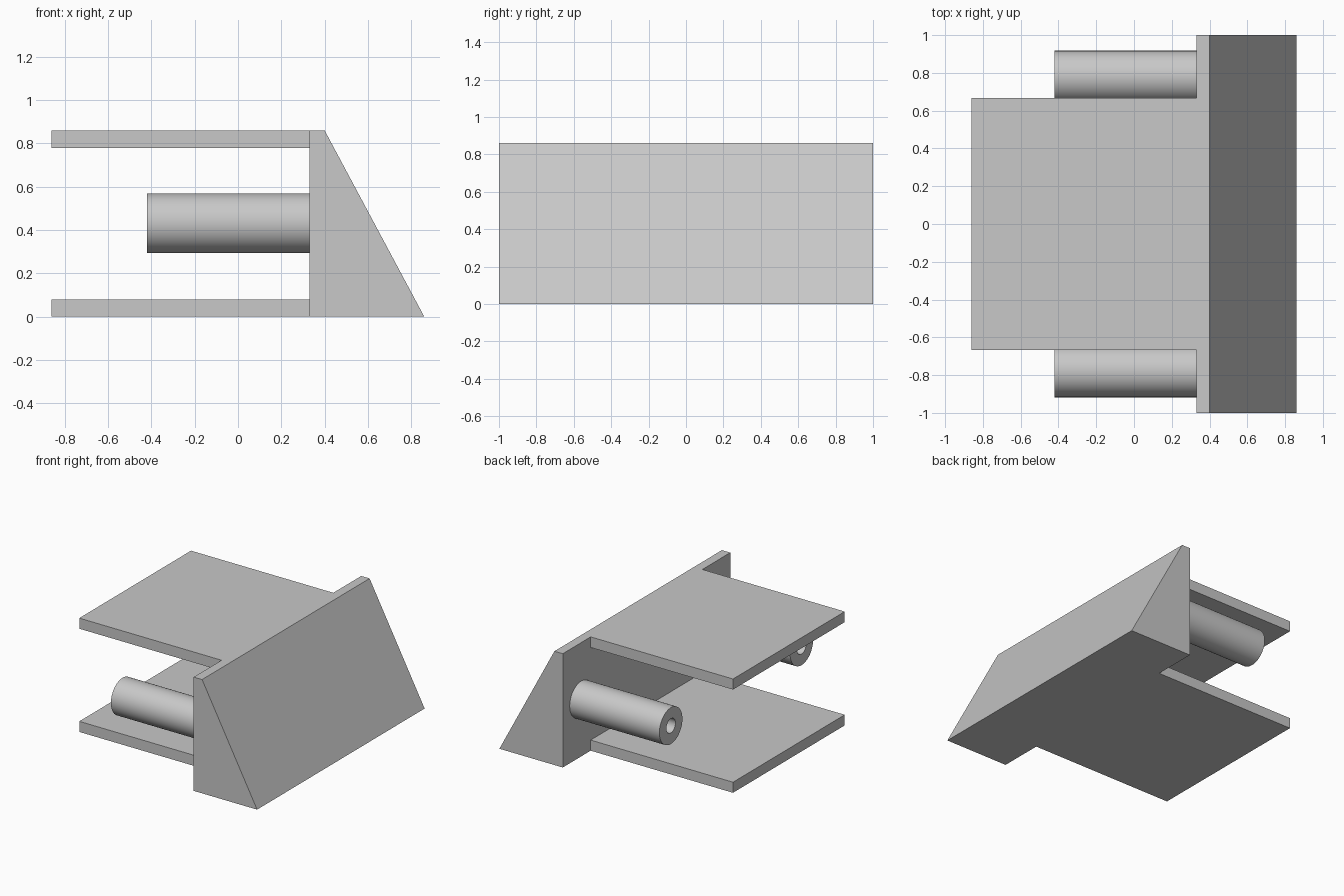
import bpy
import bmesh
import math

cube = bpy.data.objects.get("Cube")
if cube:
    bpy.data.objects.remove(cube, do_unlink=True)

# Single plain grey material
GREY = (0.58, 0.58, 0.58, 1)
grey = bpy.data.materials.new("light grey")
grey.use_nodes = True
grey.diffuse_color = GREY
grey.node_tree.nodes["Principled BSDF"].inputs["Base Color"].default_value = GREY

HEIGHT = 0.86
WALL_X = 0.33
PLATE_BACK = -0.86
PLATE_HALF = 0.667
PLATE_THICK = 0.08


def add_object(name, bm):
    bmesh.ops.recalc_face_normals(bm, faces=bm.faces)
    mesh = bpy.data.meshes.new(name)
    bm.to_mesh(mesh)
    bm.free()
    mesh.materials.append(grey)
    obj = bpy.data.objects.new(name, mesh)
    bpy.context.collection.objects.link(obj)
    return obj


def extrude_profile(name, profile, half_width):
    """Extrude an x-z outline along y, symmetric about the centre."""
    bm = bmesh.new()
    face = bm.faces.new([bm.verts.new((x, -half_width, z)) for x, z in profile])
    grown = bmesh.ops.extrude_face_region(bm, geom=[face])["geom"]
    verts = [v for v in grown if isinstance(v, bmesh.types.BMVert)]
    bmesh.ops.translate(bm, verts=verts, vec=(0, 2 * half_width, 0))
    return add_object(name, bm)


def activate(obj):
    bpy.ops.object.select_all(action='DESELECT')
    obj.select_set(True)
    bpy.context.view_layer.objects.active = obj


# Sloped wedge block
body = extrude_profile("wedge_body_with_plates", [
    (WALL_X, 0), (0.86, 0), (0.40, HEIGHT), (WALL_X, HEIGHT)], 1.0)

# Bottom and top plates, merged into the wedge
for name, low in (("bottom_plate", 0), ("top_plate", HEIGHT - PLATE_THICK)):
    high = low + PLATE_THICK
    front = WALL_X + 0.03
    plate = extrude_profile(name, [
        (PLATE_BACK, low), (front, low), (front, high), (PLATE_BACK, high)],
        PLATE_HALF)
    activate(body)
    union = body.modifiers.new("union", 'BOOLEAN')
    union.operation = 'UNION'
    union.solver = 'EXACT'
    union.object = plate
    bpy.ops.object.modifier_apply(modifier=union.name)
    bpy.data.objects.remove(plate, do_unlink=True)


def add_tube(name, y):
    """Hollow peg turned around the x axis, open where it meets the wall."""
    outer, inner, tip, z = 0.1375, 0.054, -0.42, 0.432
    profile = [(WALL_X, outer), (tip, outer), (tip, inner), (WALL_X, inner)]
    bm = bmesh.new()
    verts = [bm.verts.new((x, y, z + r)) for x, r in profile]
    edges = [bm.edges.new(pair) for pair in zip(verts, verts[1:])]
    bmesh.ops.spin(bm, geom=verts + edges, cent=(0, y, z), axis=(1, 0, 0),
                   angle=math.tau, steps=48)
    bmesh.ops.remove_doubles(bm, verts=bm.verts, dist=0.0001)
    tube = add_object(name, bm)
    # Outward direction follows the end ring, which faces -x
    ring = min(tube.data.polygons, key=lambda p: p.center.x)
    if ring.normal.x > 0:
        tube.data.flip_normals()
    activate(tube)
    bpy.ops.object.shade_smooth_by_angle(angle=math.radians(30))


# Pair of pegs beside the plates
for side, y in (("front", -0.78), ("back", 0.78)):
    add_tube(side + "_peg", y)
